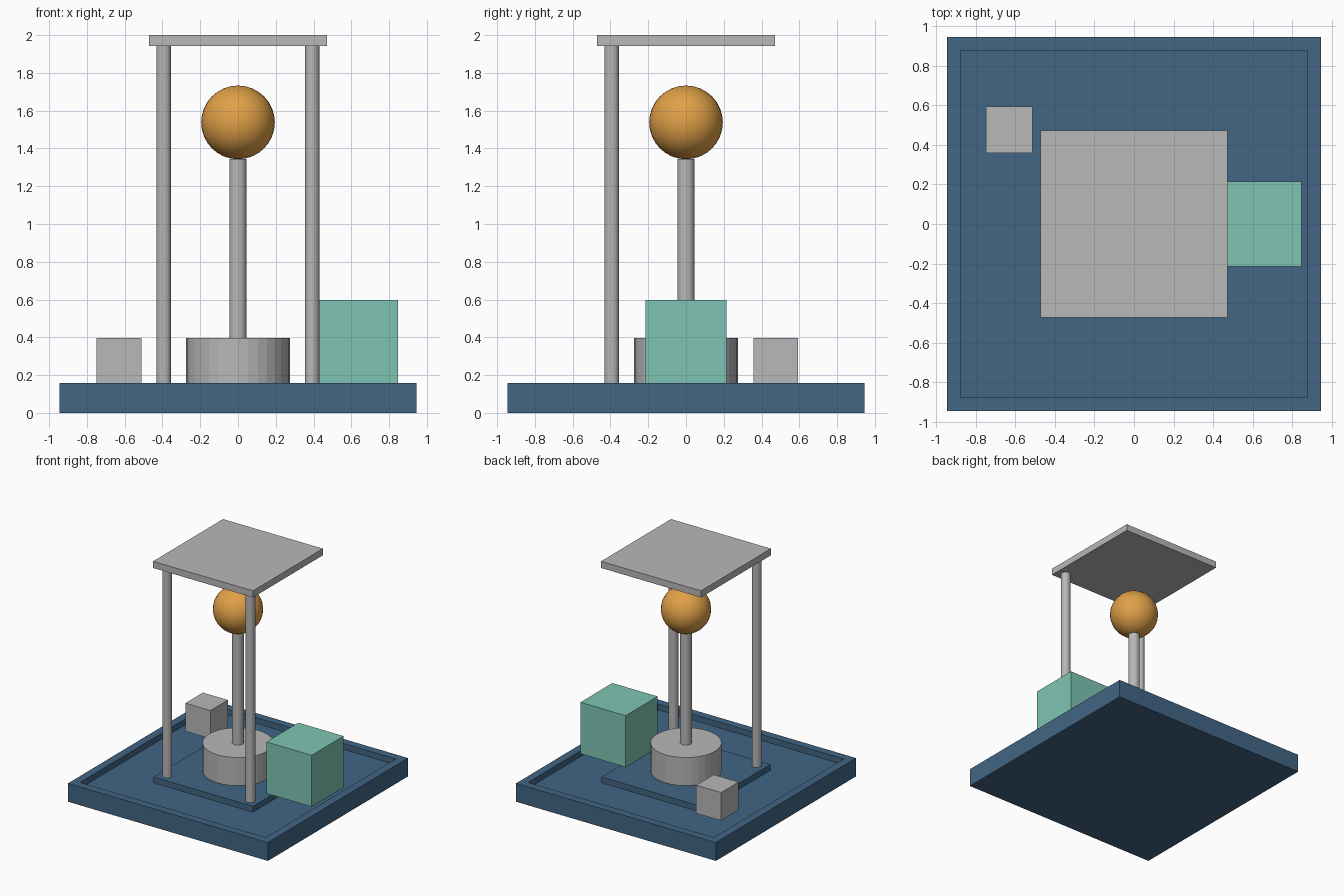
import bpy
import bmesh
import math
from mathutils import Vector

if "Cube" in bpy.data.objects:
    bpy.data.objects.remove(bpy.data.objects["Cube"])


def material(name, rgb):
    m = bpy.data.materials.new(name)
    m.diffuse_color = (*rgb, 1.0)
    m.use_nodes = True
    m.node_tree.nodes["Principled BSDF"].inputs["Base Color"].default_value = m.diffuse_color
    return m


BLUE = material("slate_blue", (0.054, 0.133, 0.231))
GREY = material("light_grey", (0.48, 0.48, 0.48))
MINT = material("mint_green", (0.212, 0.558, 0.451))
ORANGE = material("warm_orange", (0.745, 0.352, 0.065))

HALF = 0.945     # base half width
TOP = 0.157      # base rim height
DEPTH = 0.05     # tray depth


def finish(name, bm, mat):
    bmesh.ops.recalc_face_normals(bm, faces=bm.faces)
    mesh = bpy.data.meshes.new(name)
    bm.to_mesh(mesh)
    bm.free()
    mesh.materials.append(mat)
    obj = bpy.data.objects.new(name, mesh)
    bpy.context.collection.objects.link(obj)
    return obj


def box_mesh(lo, hi):
    bm = bmesh.new()
    bmesh.ops.create_cube(bm, size=1)
    lo, hi = Vector(lo), Vector(hi)
    for v in bm.verts:
        v.co = (lo + hi) / 2 + v.co * (hi - lo)
    return bm


def cylinder(name, x, y, r, z0, z1, mat, sides=32, smooth=False):
    bm = bmesh.new()
    bmesh.ops.create_cone(bm, cap_ends=True, segments=sides,
                          radius1=r, radius2=r, depth=z1 - z0)
    bmesh.ops.translate(bm, verts=bm.verts, vec=(x, y, (z0 + z1) / 2))
    return finish(name, bm, mat)


# Base tray: sunken floor inside the rim, with a raised square in the middle
bm = box_mesh((-HALF, -HALF, 0), (HALF, HALF, TOP))
bm.normal_update()
centre = max(bm.faces, key=lambda f: f.calc_center_median().z)
for half, dz in ((0.85, -DEPTH), (0.30, DEPTH)):
    outer = max(abs(v.co.x) for v in centre.verts)
    bmesh.ops.inset_region(bm, faces=[centre], thickness=outer - half)
    # vertical wall at the inset outline
    out = bmesh.ops.extrude_discrete_faces(bm, faces=[centre])
    centre = out["faces"][0]
    bmesh.ops.translate(bm, verts=centre.verts, vec=(0, 0, dz))
finish("base_tray", bm, BLUE)

# Central pedestal, stem and ball
cylinder("pedestal_drum", 0, 0, 0.275, TOP, 0.397, GREY)
cylinder("stem", 0, 0, 0.046, 0.397, 1.343, GREY)

bm = bmesh.new()
bmesh.ops.create_uvsphere(bm, u_segments=32, v_segments=16, radius=0.195)
bmesh.ops.translate(bm, verts=bm.verts, vec=(0, 0, 1.538))
for f in bm.faces:
    f.smooth = True
finish("ball", bm, ORANGE)

# Two front posts carrying the flat roof
for side, label in ((-1, "left"), (1, "right")):
    cylinder("front_post_" + label, side * 0.393, -0.393, 0.038, TOP, 1.943, GREY)
finish("roof_slab", box_mesh((-0.472, -0.472, 1.943), (0.472, 0.472, 2.0)), GREY)

# Blocks beside the pedestal
finish("large_block", box_mesh((0.42, -0.215, TOP), (0.847, 0.215, 0.597)), MINT)
finish("small_block", box_mesh((-0.748, 0.358, TOP), (-0.512, 0.594, 0.397)), GREY)
